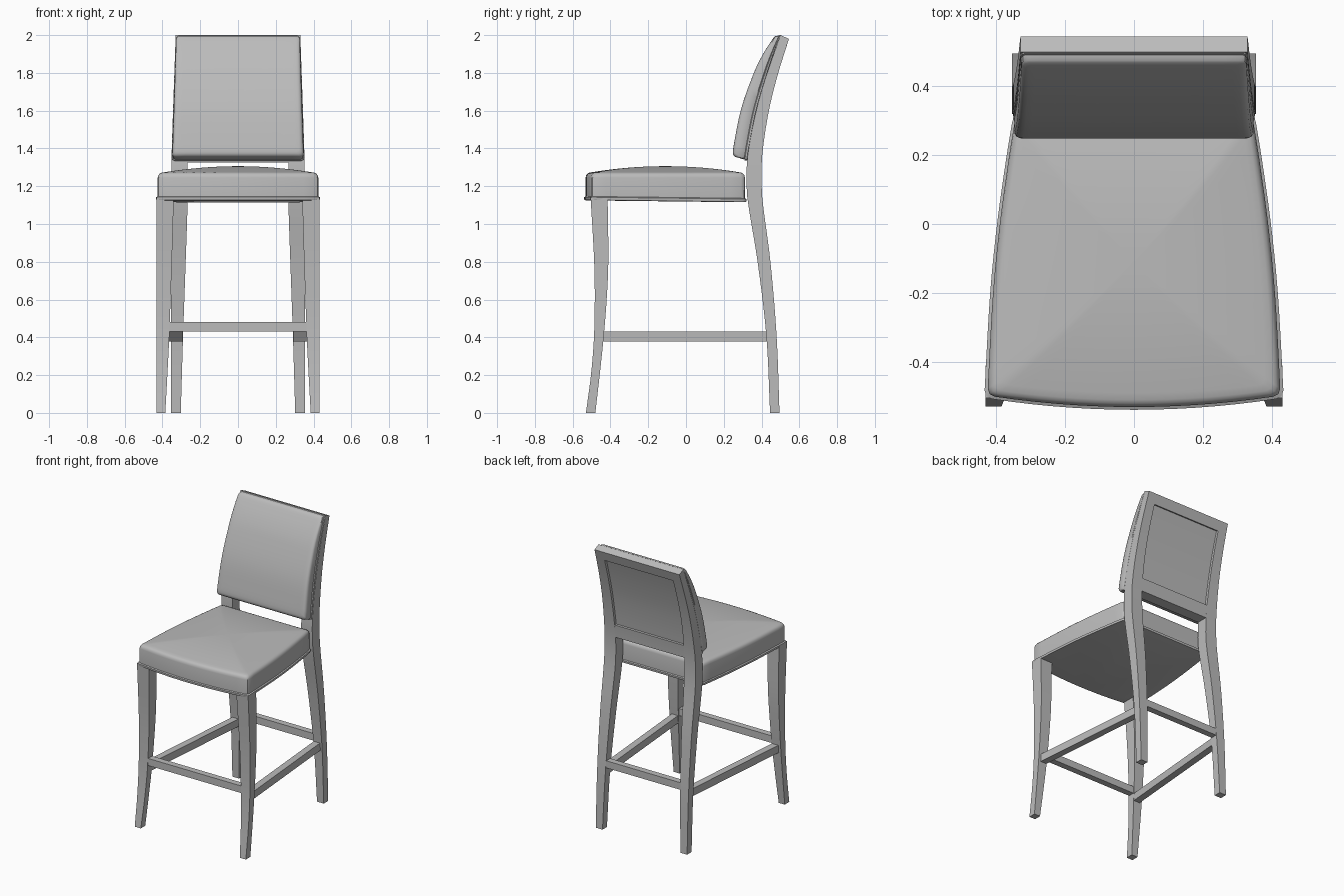
import bpy, bmesh, math

if "Cube" in bpy.data.objects:
    bpy.data.objects.remove(bpy.data.objects["Cube"])

grey = bpy.data.materials.new("plain grey")
grey.diffuse_color = (0.5, 0.5, 0.5, 1)
grey.use_nodes = True
grey.node_tree.nodes["Principled BSDF"].inputs["Base Color"].default_value = grey.diffuse_color


def curve(keys, t):
    """Smooth curve through keys (t, a, b, ...), returning (a, b, ...)."""
    i = max(0, min(len(keys) - 2, sum(k[0] <= t for k in keys) - 1))
    k0, k1 = keys[i], keys[i + 1]
    p, n = keys[max(i - 1, 0)], keys[min(i + 2, len(keys) - 1)]
    h = k1[0] - k0[0]
    s = (t - k0[0]) / h
    out = []
    for c in range(1, len(k0)):
        m0 = (k1[c] - p[c]) / (k1[0] - p[0]) * h
        m1 = (n[c] - k0[c]) / (n[0] - k0[0]) * h
        out.append((2*s**3 - 3*s*s + 1) * k0[c] + (s**3 - 2*s*s + s) * m0
                   + (3*s*s - 2*s**3) * k1[c] + (s**3 - s*s) * m1)
    return out


def loft(name, rings, angle=30):
    """Skin a list of equal-length point rings and cap both ends."""
    bm = bmesh.new()
    vs = [[bm.verts.new(p) for p in r] for r in rings]
    n = len(rings[0])
    for a, b in zip(vs, vs[1:]):
        for i in range(n):
            j = (i + 1) % n
            bm.faces.new((a[i], a[j], b[j], b[i]))
    bm.faces.new(vs[0][::-1])
    bm.faces.new(vs[-1])
    bmesh.ops.recalc_face_normals(bm, faces=bm.faces)
    me = bpy.data.meshes.new(name)
    bm.to_mesh(me)
    bm.free()
    ob = bpy.data.objects.new(name, me)
    bpy.context.collection.objects.link(ob)
    me.materials.append(grey)
    bpy.ops.object.select_all(action='DESELECT')
    bpy.context.view_layer.objects.active = ob
    ob.select_set(True)
    bpy.ops.object.shade_smooth_by_angle(angle=math.radians(angle))
    return ob


def steps(a, b, n):
    return [a + (b - a) * i / n for i in range(n + 1)]


# Leg profiles: height, front y, back y, inner x, outer x
FRONT_LEG = [(0, -.53, -.48, .385, .432), (.2, -.503, -.457, .374, .432),
             (.4, -.487, -.436, .364, .432), (.6, -.483, -.42, .357, .432),
             (.8, -.486, -.411, .35, .432), (1.14, -.505, -.415, .34, .432)]
BACK_POST = [(0, .445, .495, .303, .355), (.4, .426, .48, .291, .355),
             (.8, .379, .447, .277, .355), (1.1, .33, .408, .267, .355),
             (1.2, .32, .4, .266, .354), (1.35, .325, .402, .268, .352),
             (1.6, .372, .438, .27, .344), (1.8, .43, .485, .268, .337),
             (2, .5, .545, .265, .33)]


def back_z(z):
    # the top of the backrest is cut square to its lean
    return z - .02 * max(0, (z - 1.5) / .5)


def leg_rings(keys, n, side):
    rings = []
    for z in steps(keys[0][0], keys[-1][0], n):
        yf, yb, xi, xo = curve(keys, z)
        zb = back_z(z)
        rings.append([(side*xi, yf, z), (side*xo, yf, z),
                      (side*xo, yb, zb), (side*xi, yb, zb)])
    return rings


for side, word in ((-1, "left"), (1, "right")):
    loft("front_leg_" + word, leg_rings(FRONT_LEG, 14, side))
    loft("back_post_" + word, leg_rings(BACK_POST, 28, side))


# Backrest rails and recessed panel, following the post curve
def cross_piece(name, z0, z1, n, front_in, back_in):
    rings = []
    for z in steps(z0, z1, n):
        yf, yb, xi, xo = curve(BACK_POST, z)
        yf, yb, zb, x = yf + front_in, yb - back_in, back_z(z), xi + .01
        rings.append([(-x, yf, z), (x, yf, z), (x, yb, zb), (-x, yb, zb)])
    loft(name, rings)


cross_piece("back_bottom_rail", 1.325, 1.415, 3, 0, 0)
cross_piece("back_top_rail", 1.93, 2.0, 3, 0, 0)
cross_piece("back_panel", 1.40, 1.94, 12, 0, .018)


# Stretchers: a bar between two plan points
def bar(name, a, b, z0, z1, half):
    dx, dy = b[0] - a[0], b[1] - a[1]
    l = math.hypot(dx, dy)
    nx, ny = -dy / l * half, dx / l * half
    loft(name, [[(p[0]+nx, p[1]+ny, z0), (p[0]-nx, p[1]-ny, z0),
                 (p[0]-nx, p[1]-ny, z1), (p[0]+nx, p[1]+ny, z1)] for p in (a, b)])


bar("front_stretcher", (-.38, -.46), (.38, -.46), .43, .48, .022)
bar("back_stretcher", (-.31, .452), (.31, .452), .43, .48, .022)
for side, word in ((-1, "left"), (1, "right")):
    bar("side_stretcher_" + word, (side*.392, -.455), (side*.316, .44), .377, .43, .024)

# Unit square loop with softened corners, shared by both cushions
EDGE = steps(-.95, .95, 14)
LOOP = []
for k in range(4):
    c, s = round(math.cos(k*math.pi/2)), round(math.sin(k*math.pi/2))
    for u, v in [(e, -1) for e in EDGE] + [(.986, -.986)]:
        LOOP.append((u*c - v*s, u*s + v*c))


# Seat cushion: flange at the base, rounded edge, domed top
SEAT_W = [(-.55, .437), (-.5, .435), (-.2, .418), (0, .398), (.2, .37), (.32, .35)]


def seat_ring(z, inset, scale=1):
    ring = []
    for u, v in LOOP:
        u, v = u * (1 - inset/.4) * scale, v * (1 - inset/.42) * scale
        y = -.0925 + .4125 * v
        x = u * curve(SEAT_W, y)[0]
        y -= .035 * (1 - u*u) * (1 - v) / 2
        ring.append((x, y, z - (.01 * (v + 1) / 2 if z < 1.2 else 0)))
    return ring


rings = [seat_ring(z, d) for z, d in
         ((1.125, .012), (1.127, .002), (1.133, 0), (1.142, 0), (1.146, .008),
          (1.245, .008), (1.258, .011), (1.267, .018), (1.272, .028))]
rings += [seat_ring(1.272 + .034 * (1 - s*s), .028, s) for s in steps(.95, .02, 12)]
loft("seat_cushion", rings, 40)

# Back cushion: height, back y, front y
CUSHION = [(1.33, .322, .245), (1.4, .333, .253), (1.6, .372, .293),
           (1.8, .43, .362), (1.9, .463, .41), (2, .5, .472)]


def cushion_ring(t, inset, scale=1):
    """t runs from 0 at the back to 1 at the front."""
    ring = []
    for u, v in LOOP:
        u, v = u * (1 - inset/.34) * scale, v * (1 - inset/.333) * scale
        z = 1.667 + .333 * v
        yb, yf = curve(CUSHION, z)
        x = u * (.352 - .022 * (v + 1) / 2)
        ring.append((x, yb + (yf - yb) * t, z + .022 * t * (1 - v) / 2))
    return ring


rings = [cushion_ring(t, d) for t, d in
         ((0, .004), (.03, 0), (.15, 0), (.2, .006), (.25, .003),
          (.8, .004), (.92, .009), (.98, .017), (1, .027))]
rings += [cushion_ring(1, .027, s) for s in steps(.94, .02, 12)]
loft("back_cushion", rings, 40)
